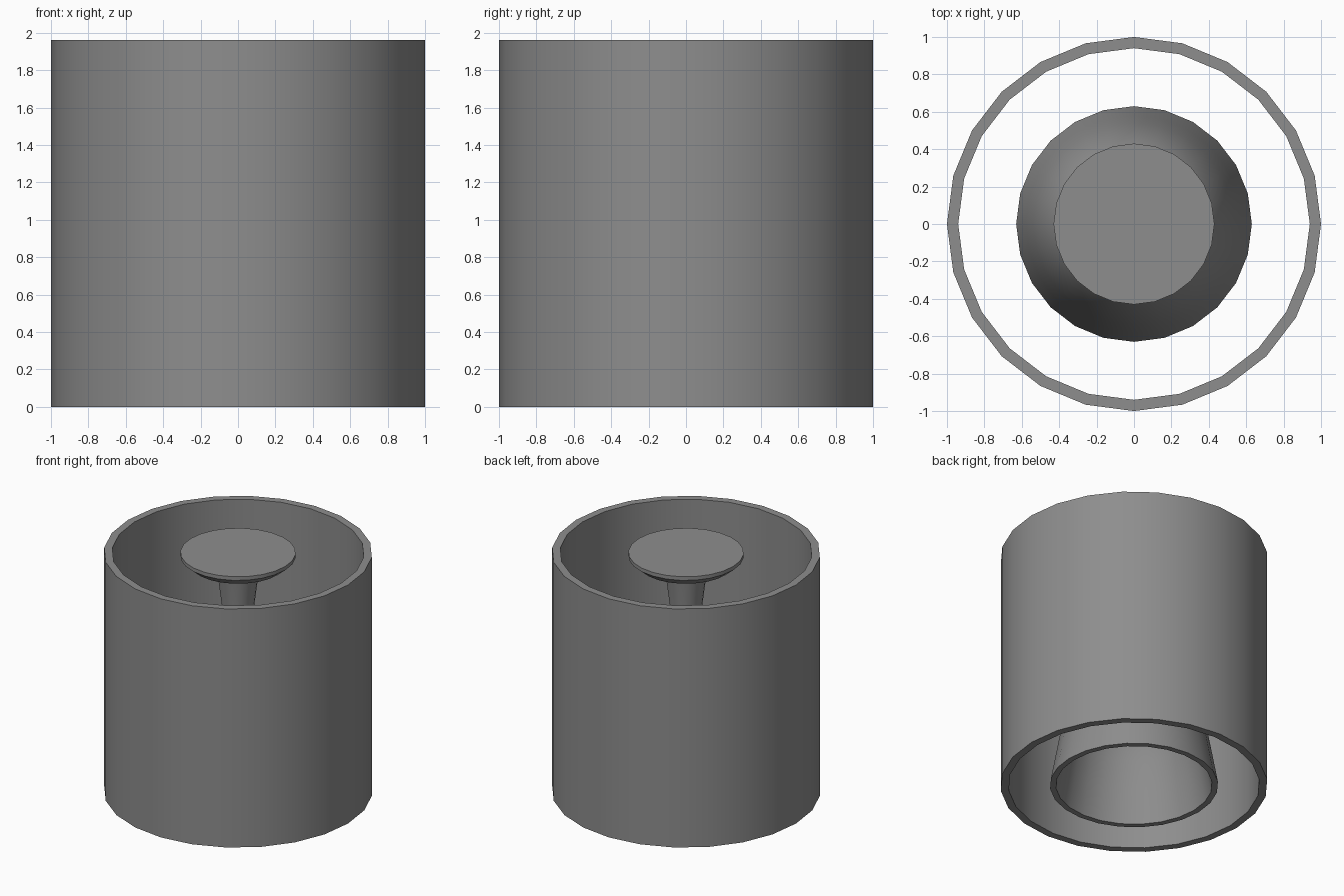
import bpy, bmesh, math

if "Cube" in bpy.data.objects:
    bpy.data.objects.remove(bpy.data.objects["Cube"])

SIDES = 24

grey = bpy.data.materials.new("mid grey")
grey.diffuse_color = (0.27, 0.27, 0.27, 1)
grey.use_nodes = True
grey.node_tree.nodes["Principled BSDF"].inputs["Base Color"].default_value = grey.diffuse_color


def lathe(name, profile, closed):
    """Revolve an (r, z) profile round the z axis."""
    bm = bmesh.new()
    verts = [bm.verts.new((r, 0, z)) for r, z in profile]
    edges = [bm.edges.new(p) for p in zip(verts, verts[1:])]
    if closed:
        edges.append(bm.edges.new((verts[-1], verts[0])))
    bmesh.ops.spin(bm, geom=verts + edges, cent=(0, 0, 0), axis=(0, 0, 1),
                   angle=2 * math.pi, steps=SIDES, use_duplicate=False)
    bmesh.ops.remove_doubles(bm, verts=bm.verts[:], dist=1e-4)
    bmesh.ops.recalc_face_normals(bm, faces=bm.faces[:])
    mesh = bpy.data.meshes.new(name)
    bm.to_mesh(mesh)
    bm.free()
    mesh.materials.append(grey)
    obj = bpy.data.objects.new(name, mesh)
    bpy.context.collection.objects.link(obj)
    bpy.ops.object.select_all(action='DESELECT')
    obj.select_set(True)
    bpy.context.view_layer.objects.active = obj
    bpy.ops.object.shade_smooth_by_angle(angle=math.radians(35))
    return obj


# Outer open tube
lathe("outer_tube", [(1, 0), (1, 1.96), (0.94, 1.96), (0.94, 0)], True)

# Upside-down goblet: foot disc, tapering stem, hollow bowl
foot = [(0, 1.96), (0.43, 1.96), (0.43, 1.93), (0.36, 1.87), (0.155, 1.80)]
stem = [(0.12, 1.52), (0.10, 1.24), (0.11, 1.14)]
bowl_out = [(0.17, 1.06), (0.28, 0.98), (0.39, 0.87), (0.48, 0.70),
            (0.54, 0.50), (0.58, 0.28), (0.63, 0)]
bowl_in = [(0.585, 0), (0.535, 0.28), (0.495, 0.49), (0.44, 0.67),
           (0.355, 0.82), (0.24, 0.92), (0.12, 0.96), (0, 0.97)]
lathe("goblet", foot + stem + bowl_out + bowl_in, False)
